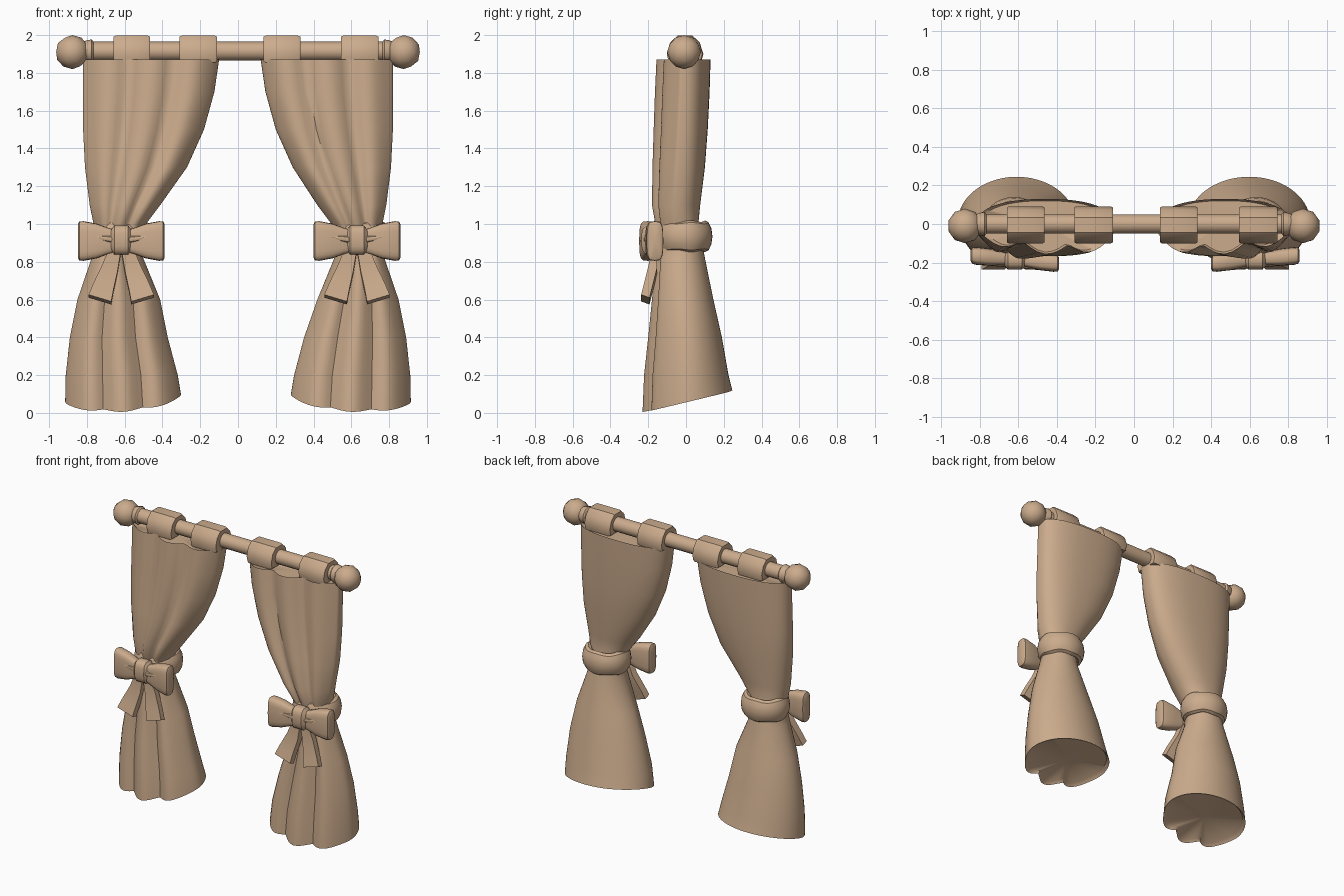
import bpy, bmesh, math
from math import sin, cos, pi
from mathutils import Vector, Matrix

if "Cube" in bpy.data.objects:
    bpy.data.objects.remove(bpy.data.objects["Cube"])

tan = bpy.data.materials.new("warm tan cloth")
tan.diffuse_color = (0.60, 0.41, 0.265, 1)
tan.use_nodes = True
tan.node_tree.nodes["Principled BSDF"].inputs["Base Color"].default_value = tan.diffuse_color


def finish(name, bm, angle=35):
    bmesh.ops.recalc_face_normals(bm, faces=bm.faces)
    me = bpy.data.meshes.new(name)
    bm.to_mesh(me)
    bm.free()
    me.materials.append(tan)
    me.shade_smooth()
    me.set_sharp_from_angle(angle=math.radians(angle))
    ob = bpy.data.objects.new(name, me)
    bpy.context.collection.objects.link(ob)
    return ob


def loft(name, rings, closed=False, angle=35):
    """Skin a list of equal-length point rings; cap the ends with fans unless closed."""
    bm = bmesh.new()
    vs = [[bm.verts.new(p) for p in r] for r in rings]
    n = len(vs[0])
    pairs = list(zip(vs, vs[1:])) + ([(vs[-1], vs[0])] if closed else [])
    for a, b in pairs:
        for i in range(n):
            bm.faces.new((a[i], a[(i + 1) % n], b[(i + 1) % n], b[i]))
    if not closed:
        for r in (vs[0], vs[-1]):
            c = bm.verts.new(sum((v.co for v in r), Vector()) / n)
            for i in range(n):
                bm.faces.new((r[i], r[(i + 1) % n], c))
    return finish(name, bm, angle)


def spow(v, e):
    return math.copysign(abs(v) ** e, v)


def shrink(ring, k, dz):
    c = sum(ring, Vector()) / len(ring)
    return [Vector((c.x + (p.x - c.x) * k, c.y + (p.y - c.y) * k, p.z + dz)) for p in ring]


# curtain outline: z, inner x, outer x, front y, back y, fold depth
PROFILE = [
    (1.87, .12, .82, -.17, .13, .055), (1.70, .145, .82, -.178, .125, .055),
    (1.50, .20, .82, -.185, .115, .055), (1.30, .29, .81, -.19, .10, .05),
    (1.10, .42, .785, -.19, .075, .04), (1.00, .495, .765, -.17, .065, .03),
    (.93, .52, .745, -.135, .08, .02), (.82, .51, .775, -.16, .10, .03),
    (.60, .42, .85, -.18, .145, .045), (.40, .35, .89, -.20, .19, .055),
    (.20, .297, .912, -.222, .225, .06), (.10, .28, .915, -.23, .245, .06)]


def curtain_ring(s, z, x0, x1, yf, yb, fold, hem):
    pts = []
    if s < 0:  # the left curtain spreads a little less
        x0 += -.02 if z > 1.2 else .022 if z < .5 else -.008
    e = .75 if z > 1.2 else .85 if z > .9 else 1
    for i in range(72):
        t = 2 * pi * i / 72
        cx, sy = spow(cos(t), (e + 1) / 2), spow(sin(t), e)
        x, y = (x0 + x1) / 2 + (x1 - x0) / 2 * cx, (yf + yb) / 2 + (yb - yf) / 2 * sy
        u = (cx + 1) / 2
        if sy < 0:  # three rounded folds across the front
            y += fold * (1 - abs(sin(3 * pi * u))) * -sy + fold * u * u * -sy * (z > .95)
        zz = max(0, .056 + .24 * y + .04 * (1 - u) ** 3) if hem else z
        pts.append(Vector((s * x, y, zz)))
    return pts


def oval(s, x, cy, cz, hy, hz, n=20, e=.55):
    return [Vector((s * x, cy + hy * spow(cos(2 * pi * i / n), e),
                    cz + hz * spow(sin(2 * pi * i / n), e))) for i in range(n)]


for s, side in ((-1, "left"), (1, "right")):
    bx = .63 if s > 0 else .618  # bow centre
    # draped curtain with recessed top and hollow hem
    rings = [curtain_ring(s, *p, hem=(k == len(PROFILE) - 1)) for k, p in enumerate(PROFILE)]
    rings = [shrink(rings[0], .93, -.02)] + rings + [shrink(rings[-1], .93, .02)]
    loft(side + "_curtain", rings, angle=50)

    # tie band around the waist
    band = []
    for i in range(32):
        a = 2 * pi * i / 32
        puff = 1 + .05 * sin(5 * a)
        band.append([Vector((s * (bx + .005 + (.125 + .04 * cos(b)) * cos(a)),
                             -.01 + (.11 + .04 * cos(b)) * sin(a),
                             .935 + .08 * puff * sin(b)))
                     for b in (2 * pi * j / 12 for j in range(12))])
    loft(side + "_tie_band", band, closed=True)

    # bow loops, pinched at the knot and flared outwards
    for d, part in ((-1, "inner"), (1, "outer")):
        st = [(.02, .03, .055), (.07, .036, .07), (.13, .044, .092),
              (.20, .046, .105), (.222, .042, .103), (.23, .028, .088)]
        loft(f"{side}_bow_loop_{part}",
             [oval(s, bx + d * x, -.184 + d * x * .09, .91, hy, hz) for x, hy, hz in st])
        # crease strips across the loop
        loft(f"{side}_bow_crease_{part}",
             [oval(s, bx + d * x, -.21 + d * x * .09, .915 + k * x, .018, h, 10, 1)
              for x, h, k in ((.04, .02, .05), (.09, .018, .1), (.14, .003, .12))])
        # hanging ribbon tail
        tail = []
        for z, x, y, w in ((.88, .025, -.175, .025), (.76, .06, -.175, .04),
                           (.66, .095, -.20, .053), (.60, .113, -.215, .06)):
            tail.append([Vector((s * (bx + d * (x + a * w)), y + b * .022,
                                 z - a * -.018 - b * .008))
                         for a, b in ((-1, -1), (1, -1), (1, 1), (-1, 1))])
        loft(f"{side}_bow_tail_{part}", tail)

    # knot
    loft(side + "_bow_knot", [oval(s, bx + x, -.185, .915, hy, hz, 20, .7)
                              for x, hy, hz in ((-.055, .032, .055), (-.036, .052, .078),
                                                (.036, .052, .078), (.055, .032, .055))])

    # finial ball and its collar
    bm = bmesh.new()
    bmesh.ops.create_icosphere(bm, subdivisions=2, radius=.09,
                               matrix=Matrix.Translation((s * .877, -.01, 1.91)))
    finish(side + "_finial", bm)
    loft(side + "_finial_collar", [oval(s, x, 0, 1.915, r, r, 12, 1)
                                   for x, r in ((.765, .05), (.775, .062), (.80, .058), (.82, .05))])

# rod
loft("curtain_rod", [oval(1, x, 0, 1.915, .05, .05, 16, 1) for x in (-.86, .86)])

# fabric tabs over the rod
TAB = [(-.09, 1.855), (-.102, 1.90), (-.085, 1.96), (-.045, 1.997),
       (.035, 1.997), (.073, 1.96), (.092, 1.90), (.08, 1.855)]
for i, (a, b) in enumerate(((-.66, -.465), (-.31, -.11), (.135, .33), (.545, .745))):
    rings = []
    for x, k in ((a, .93), (a + .012, 1), (b - .012, 1), (b, .93)):
        rings.append([Vector((x, y * k, 1.92 + (z - 1.92) * k)) for y, z in TAB])
    loft(f"rod_tab_{i + 1}", rings)
